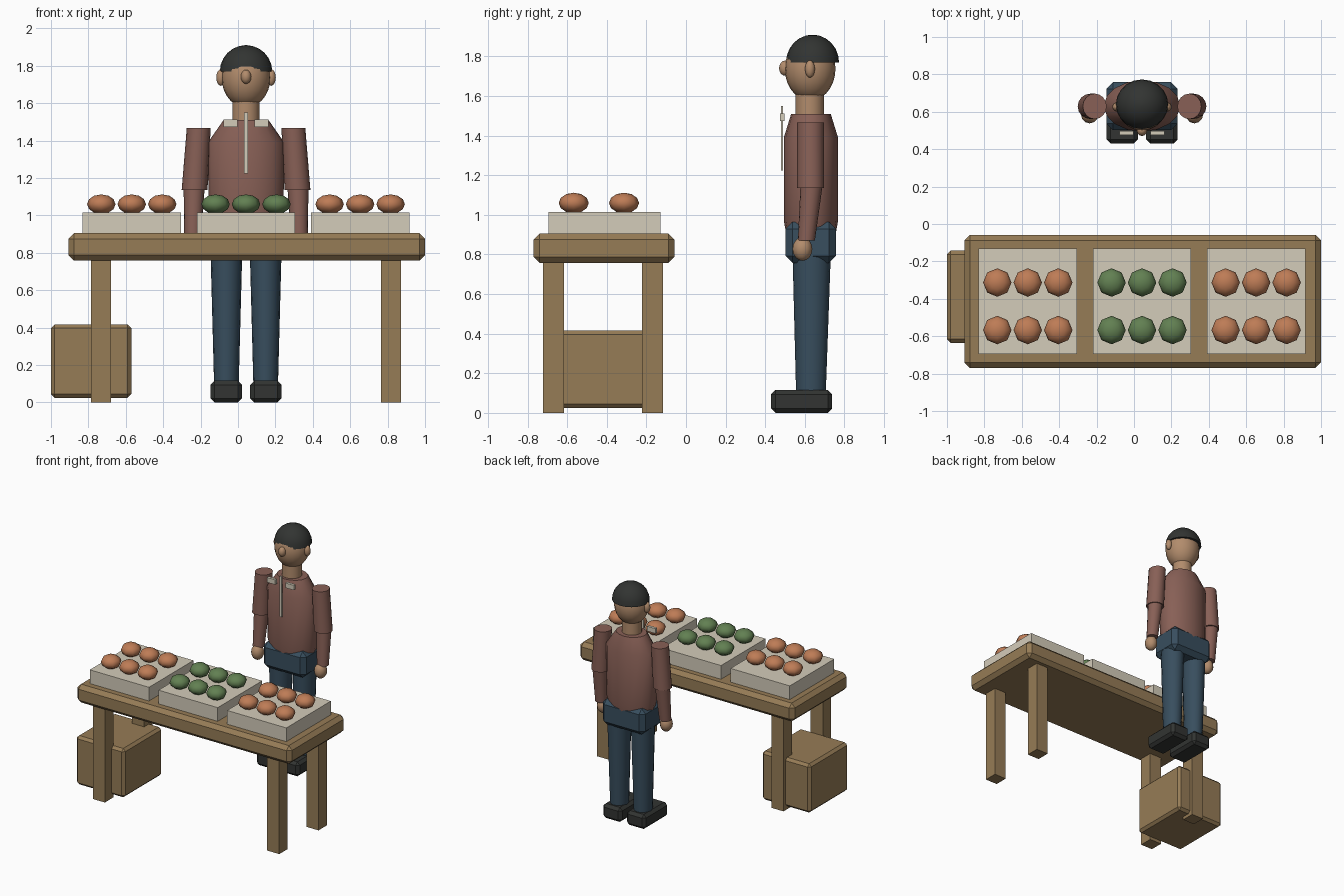
import bpy, bmesh, math
from mathutils import Vector

if "Cube" in bpy.data.objects:
    bpy.data.objects.remove(bpy.data.objects["Cube"])

CX, CY = 0.043, 0.631   # vendor axis


def srgb(r, g, b):
    return [(c / 255 / 12.92 if c < 11 else ((c / 255 + 0.055) / 1.055) ** 2.4) for c in (r, g, b)] + [1]


def material(name, *rgb):
    m = bpy.data.materials.new(name)
    m.diffuse_color = srgb(*rgb)
    m.use_nodes = True
    m.node_tree.nodes["Principled BSDF"].inputs["Base Color"].default_value = m.diffuse_color
    return m


WOOD = material("wood", 150, 124, 86)
TRAY = material("tray_cream", 212, 204, 186)
ORANGE = material("orange_fruit", 190, 124, 86)
GREEN = material("green_fruit", 98, 128, 82)
SKIN = material("skin", 178, 140, 108)
SHIRT = material("shirt", 136, 96, 86)
DENIM = material("denim", 56, 78, 94)
DARK = material("dark", 50, 52, 50)


def finish(bm, name, mat, smooth=False):
    bmesh.ops.recalc_face_normals(bm, faces=bm.faces)
    me = bpy.data.meshes.new(name)
    bm.to_mesh(me)
    bm.free()
    ob = bpy.data.objects.new(name, me)
    bpy.context.collection.objects.link(ob)
    me.materials.append(mat)
    if smooth:
        bpy.ops.object.select_all(action='DESELECT')
        ob.select_set(True)
        bpy.context.view_layer.objects.active = ob
        bpy.ops.object.shade_smooth_by_angle(angle=math.radians(50))
    return ob


def box(name, mat, x, y, z, bevel=0):
    """Box from (min, max) ranges with an optional chamfer."""
    bm = bmesh.new()
    bmesh.ops.create_cube(bm, size=1)
    for v in bm.verts:
        v.co = Vector([(r[0] + r[1]) / 2 + c * (r[1] - r[0]) for r, c in zip((x, y, z), v.co)])
    if bevel:
        bmesh.ops.bevel(bm, geom=bm.edges[:], offset=bevel, segments=1, affect='EDGES')
    return finish(bm, name, mat)


def ball(name, mat, centre, radii, seg=16, rings=10):
    bm = bmesh.new()
    bmesh.ops.create_uvsphere(bm, u_segments=seg, v_segments=rings, radius=1)
    for v in bm.verts:
        v.co = Vector([c + r * k for c, r, k in zip(centre, radii, v.co)])
    return finish(bm, name, mat, True)


def loft(name, mat, sections, seg=16):
    """Capped tube through elliptical sections (x, y, z, rx, ry)."""
    bm = bmesh.new()
    rings = []
    for x, y, z, rx, ry in sections:
        rings.append([bm.verts.new((x + rx * math.cos(2 * math.pi * i / seg),
                                    y + ry * math.sin(2 * math.pi * i / seg), z)) for i in range(seg)])
    for a, b in zip(rings, rings[1:]):
        for i in range(seg):
            j = (i + 1) % seg
            bm.faces.new((a[i], a[j], b[j], b[i]))
    bm.faces.new(rings[0])
    bm.faces.new(rings[-1])
    return finish(bm, name, mat, True)


# Table and storage crate
box("table_top", WOOD, (-0.907, 1.0), (-0.77, -0.058), (0.758, 0.905), 0.03)
for x in (-0.785, 0.765):
    for y in (-0.722, -0.223):
        box("table_leg", WOOD, (x, x + 0.107), (y, y + 0.107), (0, 0.78))
box("storage_crate", WOOD, (-1.0, -0.57), (-0.635, -0.143), (0.025, 0.417), 0.02)

# Trays with two rows of fruit
for cx, mat in ((-0.568, ORANGE), (0.043, GREEN), (0.653, ORANGE)):
    box("tray", TRAY, (cx - 0.263, cx + 0.263), (-0.695, -0.13), (0.9, 1.015))
    for dx in (-0.163, 0, 0.163):
        for y in (-0.567, -0.313):
            ball("fruit", mat, (cx + dx, y, 1.06), (0.076, 0.076, 0.052), 8, 6)

# Torso, hips and neck
loft("torso", SHIRT, [(CX, CY, 0.86, 0.17, 0.117), (CX, CY, 0.97, 0.2, 0.137), (CX, CY, 1.39, 0.204, 0.137),
                      (CX, CY, 1.51, 0.12, 0.1)])
box("hips", DENIM, (CX - 0.19, CX + 0.19), (0.502, 0.758), (0.758, 0.965), 0.035)
loft("neck", SKIN, [(CX, 0.625, 1.48, 0.073, 0.073), (CX, 0.625, 1.64, 0.073, 0.073)])

# Head, nose and hair cap
ball("head", SKIN, (CX, 0.627, 1.738), (0.131, 0.128, 0.161), 20, 14)
ball("nose", SKIN, (CX, 0.5, 1.741), (0.028, 0.03, 0.038), 12, 8)
loft("hair", DARK, [(CX, 0.639, 1.77 + 0.14 * math.sin(a), 0.14 * math.cos(a), 0.134 * math.cos(a))
                    for a in (math.radians(d) for d in (0, 15, 30, 45, 60, 75, 87))], 20)

# Mirrored limbs, ears, shoes and collar tabs
for side, s in (("left", -1), ("right", 1)):
    def px(d):
        return CX + s * d
    ball(side + "_ear", SKIN, (px(0.135), 0.626, 1.737), (0.024, 0.025, 0.044), 12, 8)
    loft(side + "_upper_arm", SHIRT, [(px(0.275), 0.629, 1.137, 0.069, 0.068), (px(0.253), 0.629, 1.467, 0.064, 0.068)])
    loft(side + "_forearm", SHIRT, [(px(0.285), 0.608, 0.87, 0.045, 0.043), (px(0.277), 0.636, 1.17, 0.057, 0.057)])
    ball(side + "_hand", SKIN, (px(0.28), 0.588, 0.828), (0.047, 0.05, 0.06), 12, 8)
    loft(side + "_leg", DENIM, [(px(0.105), CY, 0.1, 0.066, 0.075), (px(0.105), 0.635, 0.85, 0.086, 0.098)])
    a, b = sorted((px(0.022), px(0.19)))
    box(side + "_shoe", DARK, (a, b), (0.43, 0.738), (0, 0.116), 0.022)
    a, b = sorted((px(0.045), px(0.12)))
    box(side + "_collar_tab", TRAY, (a, b), (0.475, 0.497), (1.473, 1.512))
box("front_placket", TRAY, (CX - 0.01, CX + 0.01), (0.479, 0.491), (1.225, 1.55))
